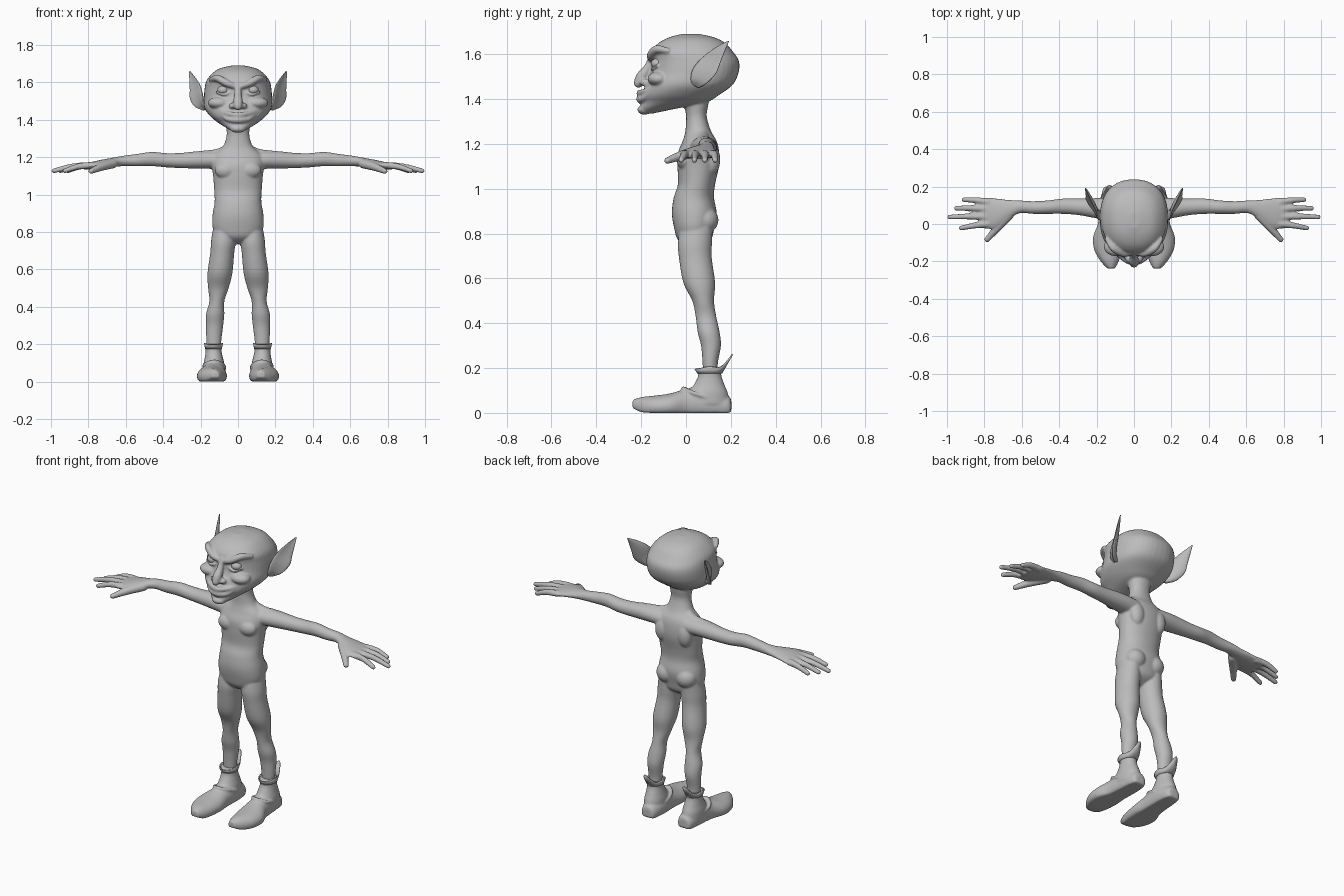
import bpy, bmesh, math
from mathutils import Vector as V, Matrix

grey = bpy.data.materials.new("plain_grey")
grey.diffuse_color = (0.5, 0.5, 0.5, 1)


def spline(rows, n=4):
    """Catmull-Rom resampling of a list of number rows."""
    out = []
    for i in range(len(rows) - 1):
        p = [rows[max(0, min(len(rows) - 1, i + k))] for k in (-1, 0, 1, 2)]
        for s in range(n):
            t = s / n
            out.append([0.5 * (2 * b + (c - a) * t + (2 * a - 5 * b + 4 * c - d) * t * t
                               + (3 * b - a - 3 * c + d) * t ** 3) for a, b, c, d in zip(*p)])
    return out + [list(rows[-1])]


def ring(c, u, v, n=28, power=1.0, bend=0.0):
    pts = []
    for i in range(n):
        a = 2 * math.pi * i / n
        x, y = math.cos(a), math.sin(a)
        x, y = [math.copysign(abs(k) ** power, k) for k in (x, y)]
        pts.append(V(c) + V(u) * x + V(v) * (y + bend * x * x))
    return pts


def loft(bm, rings, caps=True):
    vs = [[bm.verts.new(p) for p in r] for r in rings]
    n = len(vs[0])
    for a, b in zip(vs, vs[1:]):
        for i in range(n):
            j = (i + 1) % n
            bm.faces.new((a[i], a[j], b[j], b[i]))
    if caps:
        bm.faces.new(vs[0][::-1])
        bm.faces.new(vs[-1])


def tube(bm, rows):
    """Round tube through rows of x, y, z, radius with rounded ends."""
    rows = spline(rows)
    pts = [V(r[:3]) for r in rows]
    rings = []
    for i, r in enumerate(rows):
        t = (pts[min(i + 1, len(pts) - 1)] - pts[max(i - 1, 0)]).normalized()
        u = t.orthogonal().normalized() if i == 0 else (u - t * u.dot(t)).normalized()
        rings.append(ring(pts[i], u * r[3], t.cross(u) * r[3], 12))
    loft(bm, rings)
    for k in (0, -1):
        blob(bm, pts[k], [rows[k][3]] * 3)


def blob(bm, c, r):
    m = Matrix.Translation(V(c)) @ Matrix.Diagonal((*r, 1))
    bmesh.ops.create_uvsphere(bm, u_segments=20, v_segments=12, radius=1, matrix=m)


def upright(bm, rows, power=1.0):
    """Stack of level sections: z, front y, back y, left x, right x."""
    loft(bm, [ring(((l + r) / 2, (f + b) / 2, z), ((r - l) / 2, 0, 0), (0, (b - f) / 2, 0),
                   40, power) for z, f, b, l, r in spline(rows)])


def finish(bm, name, voxel=0, smooth=4):
    bmesh.ops.recalc_face_normals(bm, faces=bm.faces[:])
    for f in bm.faces:
        f.smooth = True
    me = bpy.data.meshes.new(name)
    bm.to_mesh(me)
    bm.free()
    me.materials.append(grey)
    ob = bpy.data.objects.new(name, me)
    bpy.context.collection.objects.link(ob)
    if voxel:
        m = ob.modifiers.new("merge", 'REMESH')
        m.mode, m.voxel_size, m.use_smooth_shade = 'VOXEL', voxel, True
        m = ob.modifiers.new("soften", 'SMOOTH')
        m.factor, m.iterations = 0.5, smooth
    return ob


# torso and neck
body = bmesh.new()
torso = [(.735, .01, .06, .03), (.77, -.035, .11, .105), (.82, -.052, .125, .135), (.89, -.063, .137, .136),
         (.96, -.055, .125, .125), (1.02, -.036, .13, .127), (1.1, -.038, .147, .133), (1.16, -.036, .148, .14),
         (1.21, -.016, .138, .13), (1.25, -.004, .115, .085), (1.29, 0, .1, .066), (1.33, 0, .092, .06),
         (1.38, -.01, .1, .066), (1.43, -.01, .1, .066)]
upright(body, [(z, f, b, -w, w) for z, f, b, w in torso], 0.92)

# head
skull = [(1.335, -.205, -.15, .025), (1.358, -.208, -.04, .065), (1.385, -.198, .09, .108), (1.42, -.196, .15, .15),
         (1.465, -.18, .21, .18), (1.52, -.158, .235, .182), (1.57, -.153, .236, .178), (1.61, -.155, .21, .168),
         (1.65, -.122, .175, .135), (1.675, -.075, .125, .095), (1.69, -.02, .06, .03)]
upright(body, [(z, f, b, -w, w) for z, f, b, w in skull], 0.88)

# nose, chin and lips
tube(body, [(0, -.15, 1.59, .016), (0, -.17, 1.54, .019), (0, -.197, 1.5, .026), (0, -.212, 1.472, .022)])
blob(body, (0, -.185, 1.352), (.042, .032, .022))
for z, r in ((1.434, .012), (1.406, .013)):
    tube(body, [(-.11, -.142, 1.452, .006), (-.06, -.184, z, r), (0, -.207, z - .008, r + .003),
                (.06, -.184, z, r), (.11, -.142, 1.452, .006)])

for s in (-1, 1):
    # brow, cheek, nostril and eyelids
    tube(body, [(s * .015, -.155, 1.578, .014), (s * .06, -.156, 1.595, .019),
                (s * .11, -.13, 1.622, .019), (s * .145, -.08, 1.615, .012)])
    blob(body, (s * .1, -.122, 1.49), (.062, .05, .033))
    blob(body, (s * .03, -.184, 1.474), (.019, .022, .016))
    tube(body, [(s * .045, -.15, 1.545, .006), (s * .08, -.152, 1.535, .007), (s * .115, -.13, 1.55, .006)])
    # chest, shoulder blade and buttock
    blob(body, (s * .065, -.005, 1.13), (.06, .038, .045))
    blob(body, (s * .075, .115, 1.13), (.045, .038, .07))
    blob(body, (s * .065, .085, .86), (.062, .06, .06))
    # slope from neck to shoulder
    tube(body, [(s * .03, .06, 1.25, .035), (s * .1, .075, 1.215, .032), (s * .2, .08, 1.2, .034)])

    # arm and palm: x, y, z, half depth, half height
    arm = [(.06, .078, 1.18, .06, .05), (.14, .08, 1.185, .06, .048), (.22, .086, 1.185, .052, .046),
           (.3, .092, 1.182, .044, .041), (.38, .095, 1.183, .041, .038), (.46, .09, 1.19, .036, .038),
           (.54, .088, 1.184, .034, .033), (.61, .092, 1.18, .034, .028), (.67, .077, 1.172, .052, .025),
           (.74, .058, 1.162, .08, .022), (.8, .058, 1.152, .083, .018), (.83, .058, 1.147, .07, .012)]
    loft(body, [ring((s * x, y, z), (0, a, 0), (0, 0, b)) for x, y, z, a, b in spline(arm)])

    # fingers and thumb: base y, tip x, tip y
    for by, tx, ty in ((.118, .91, .13), (.08, .95, .084), (.038, .985, .037), (0, .925, -.022)):
        tube(body, [(s * .78, by, 1.156, .019), (s * (.78 + tx) / 2, (by + ty) / 2 + .003, 1.15, .0165),
                    (s * tx, ty, 1.127, .013)])
    tube(body, [(s * .67, .045, 1.165, .026), (s * .73, -.02, 1.148, .022), (s * .785, -.083, 1.125, .015)])

    # leg: z, front y, back y, inner x, outer x
    leg = [(.86, -.02, .12, .025, .125), (.76, -.036, .116, .012, .143), (.69, -.031, .115, .02, .148),
           (.58, -.012, .13, .03, .163), (.5, .028, .125, .05, .16), (.43, .043, .135, .073, .153),
           (.36, .052, .15, .073, .171), (.3, .067, .156, .079, .172), (.22, .074, .142, .089, .169),
           (.13, .078, .142, .095, .162)]
    upright(body, [(z, f, b, s * i, s * o) for z, f, b, i, o in leg])

    side = "left" if s > 0 else "right"

    # boot foot: y, centre x, half width, bottom z, top z
    boot = bmesh.new()
    foot = [(.202, .122, .02, .01, .055), (.19, .122, .043, 0, .075), (.13, .122, .056, 0, .1),
            (.06, .125, .06, 0, .118), (0, .129, .064, 0, .107), (-.07, .139, .08, 0, .087),
            (-.14, .139, .073, 0, .077), (-.2, .13, .048, .004, .07), (-.238, .122, .02, .022, .058)]
    rings = []
    for y, x, w, lo, hi in spline(foot):
        r = ring((s * x, y, lo + (hi - lo) * .35), (w, 0, 0), (0, 0, (hi - lo) * .65))
        for p in r:
            p.z = max(p.z, lo)
        rings.append(r)
    loft(boot, rings)
    # boot shaft and instep edge
    shaft = [(.04, .0, .195, .07, .185), (.09, .012, .186, .072, .185), (.125, .035, .172, .08, .178),
             (.165, .054, .158, .088, .173), (.2, .05, .158, .086, .176)]
    upright(boot, [(z, f, b, s * i, s * o) for z, f, b, i, o in shaft])
    tube(boot, [(s * .068, .09, .07, .006), (s * .08, .03, .093, .009), (s * .128, -.012, .108, .011),
                (s * .18, .03, .09, .009), (s * .182, .09, .07, .006)])
    finish(boot, side + "_boot", .006, 3)

    # flared boot cuff rising to a point at the back
    cuff = bmesh.new()
    low = ring((s * .131, .106, .175), (.045, 0, 0), (0, .055, 0), 32)
    high = ring((s * .131, .106, .198), (.051, 0, 0), (0, .068, 0), 32)
    for i, p in enumerate(high):
        a = 2 * math.pi * i / 32
        back = max(0, math.sin(a)) ** 6
        p.y += .036 * back
        p.z += .066 * back + .012 * math.cos(a) ** 4 - .004
    loft(cuff, [low, [(a + b) / 2 for a, b in zip(low, high)], high], caps=False)
    m = finish(cuff, side + "_boot_cuff").modifiers.new("thickness", 'SOLIDIFY')
    m.thickness = .006

    # pointed cupped ear: front edge xyz, back edge xyz, thickness
    ear = bmesh.new()
    edge = [(.165, .03, 1.462, .18, .06, 1.45, .012), (.178, .025, 1.49, .222, .095, 1.468, .014),
            (.185, .035, 1.535, .25, .135, 1.51, .013), (.2, .075, 1.585, .254, .155, 1.56, .01),
            (.23, .13, 1.628, .259, .173, 1.612, .007), (.261, .185, 1.66, .264, .19, 1.659, .002)]
    rings = []
    for r in spline(edge):
        f, b = V(r[:3]), V(r[3:6])
        u = (b - f) / 2
        n = u.cross(V((.08, .15, .2))).normalized()
        n = -n if n.x < 0 else n
        rings.append([V((s * p.x, p.y, p.z)) for p in ring((f + b) / 2 - n * .006, u, n * r[6], 20, 1, 1)])
    loft(ear, rings)
    finish(ear, side + "_ear")

    # eyeball
    eye = bmesh.new()
    blob(eye, (s * .08, -.127, 1.558), (.031, .029, .024))
    finish(eye, side + "_eye")

finish(body, "body", .006, 4)
